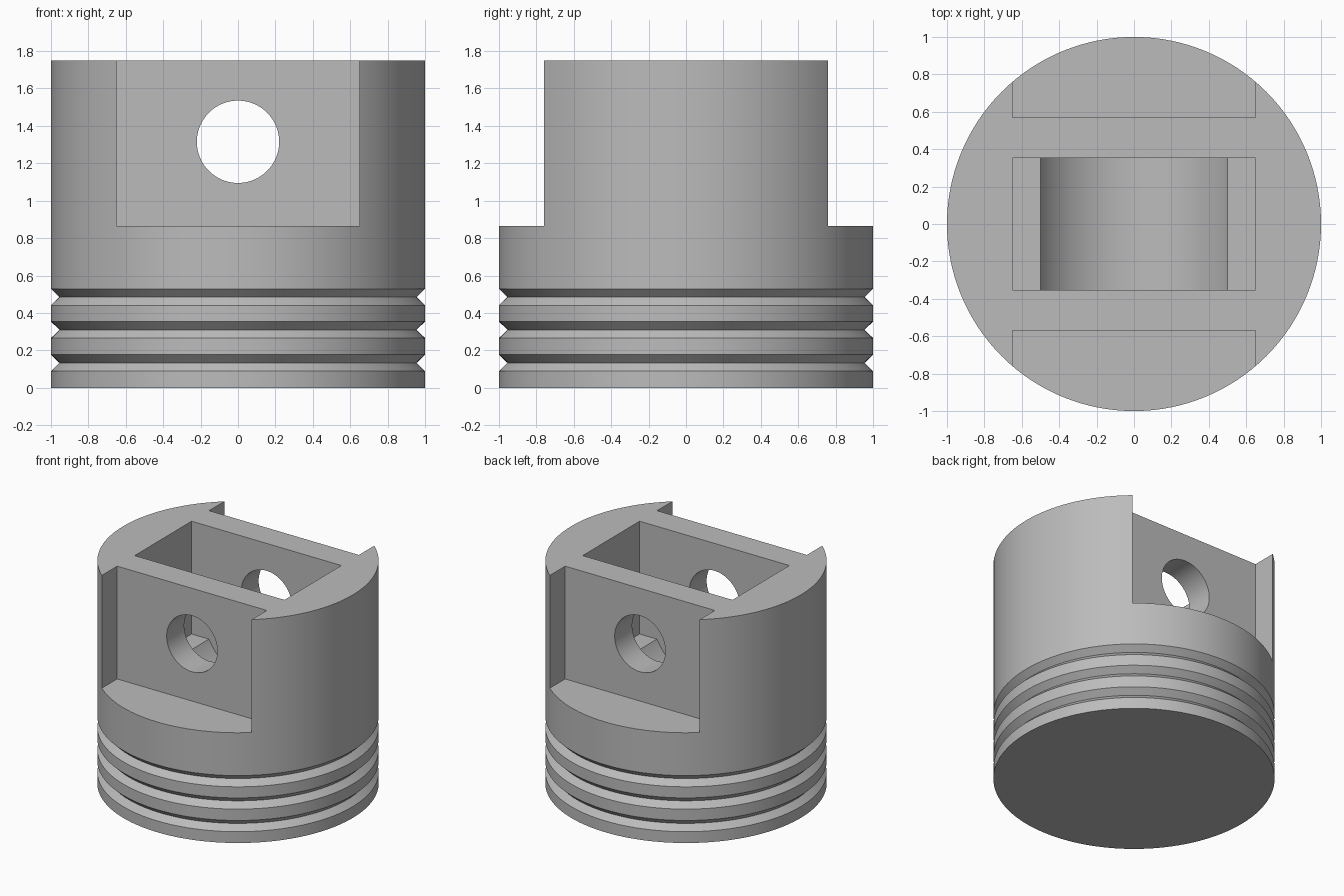
import bpy, bmesh, math

old = bpy.data.objects.get("Cube")
if old:
    bpy.data.objects.remove(old, do_unlink=True)

GREY = (0.5, 0.5, 0.5, 1)
HEIGHT, PIN_Z, LEDGE_Z = 1.75, 1.315, 0.865
TROUGH_R = 0.57

metal = bpy.data.materials.new("grey metal")
metal.use_nodes = True
metal.diffuse_color = GREY
metal.node_tree.nodes["Principled BSDF"].inputs["Base Color"].default_value = GREY


def lathe(name, profile, steps=128):
    """Spin a closed (radius, z) profile around the z axis."""
    bm = bmesh.new()
    verts = [bm.verts.new((r, 0, z)) for r, z in profile]
    edges = [bm.edges.new(pair) for pair in zip(verts, verts[1:])]
    bmesh.ops.spin(bm, geom=verts + edges, axis=(0, 0, 1), cent=(0, 0, 0),
                   steps=steps, angle=math.tau)
    bmesh.ops.remove_doubles(bm, verts=bm.verts, dist=1e-4)
    bmesh.ops.recalc_face_normals(bm, faces=bm.faces)
    mesh = bpy.data.meshes.new(name)
    bm.to_mesh(mesh)
    bm.free()
    obj = bpy.data.objects.new(name, mesh)
    bpy.context.collection.objects.link(obj)
    mesh.materials.append(metal)
    return obj


def box(name, low, high):
    centre = [(a + b) / 2 for a, b in zip(low, high)]
    bpy.ops.mesh.primitive_cube_add(size=1, location=centre)
    obj = bpy.context.object
    obj.name = name
    obj.scale = [b - a for a, b in zip(low, high)]
    return obj


def rod(name, radius, length, z):
    bpy.ops.mesh.primitive_cylinder_add(vertices=96, radius=radius, depth=length,
                                        location=(0, 0, z), rotation=(math.pi / 2, 0, 0))
    bpy.context.object.name = name
    return bpy.context.object


# Body with three V-shaped ring grooves
profile = [(0, 0), (1, 0)]
for z in (0.133, 0.31, 0.485):
    profile += [(1, z - 0.044), (0.955, z), (1, z + 0.044)]
profile += [(1, HEIGHT), (0, HEIGHT)]
piston = lathe("piston_body", profile)

# Side flats, pocket, rounded pocket floor and pin bore
trough_z = LEDGE_Z + math.sqrt(TROUGH_R ** 2 - 0.5 ** 2)
cutters = [
    box("front_flat_cutter", (-0.65, -1.2, LEDGE_Z), (0.65, -0.57, 2)),
    box("back_flat_cutter", (-0.65, 0.57, LEDGE_Z), (0.65, 1.2, 2)),
    box("pocket_cutter", (-0.65, -0.353, LEDGE_Z), (0.65, 0.353, 2)),
    rod("pocket_floor_cutter", TROUGH_R, 0.706, trough_z),
    rod("pin_bore_cutter", 0.22, 3, PIN_Z),
]
for cutter in cutters:
    cut = piston.modifiers.new(cutter.name, "BOOLEAN")
    cut.operation = "DIFFERENCE"
    cut.solver = "EXACT"
    cut.object = cutter

# Apply the cuts, then drop the cutters
bpy.ops.object.select_all(action="DESELECT")
piston.select_set(True)
bpy.context.view_layer.objects.active = piston
for cut in list(piston.modifiers):
    bpy.ops.object.modifier_apply(modifier=cut.name)
for cutter in cutters:
    bpy.data.objects.remove(cutter, do_unlink=True)
bpy.ops.object.shade_smooth_by_angle(angle=math.radians(30))
